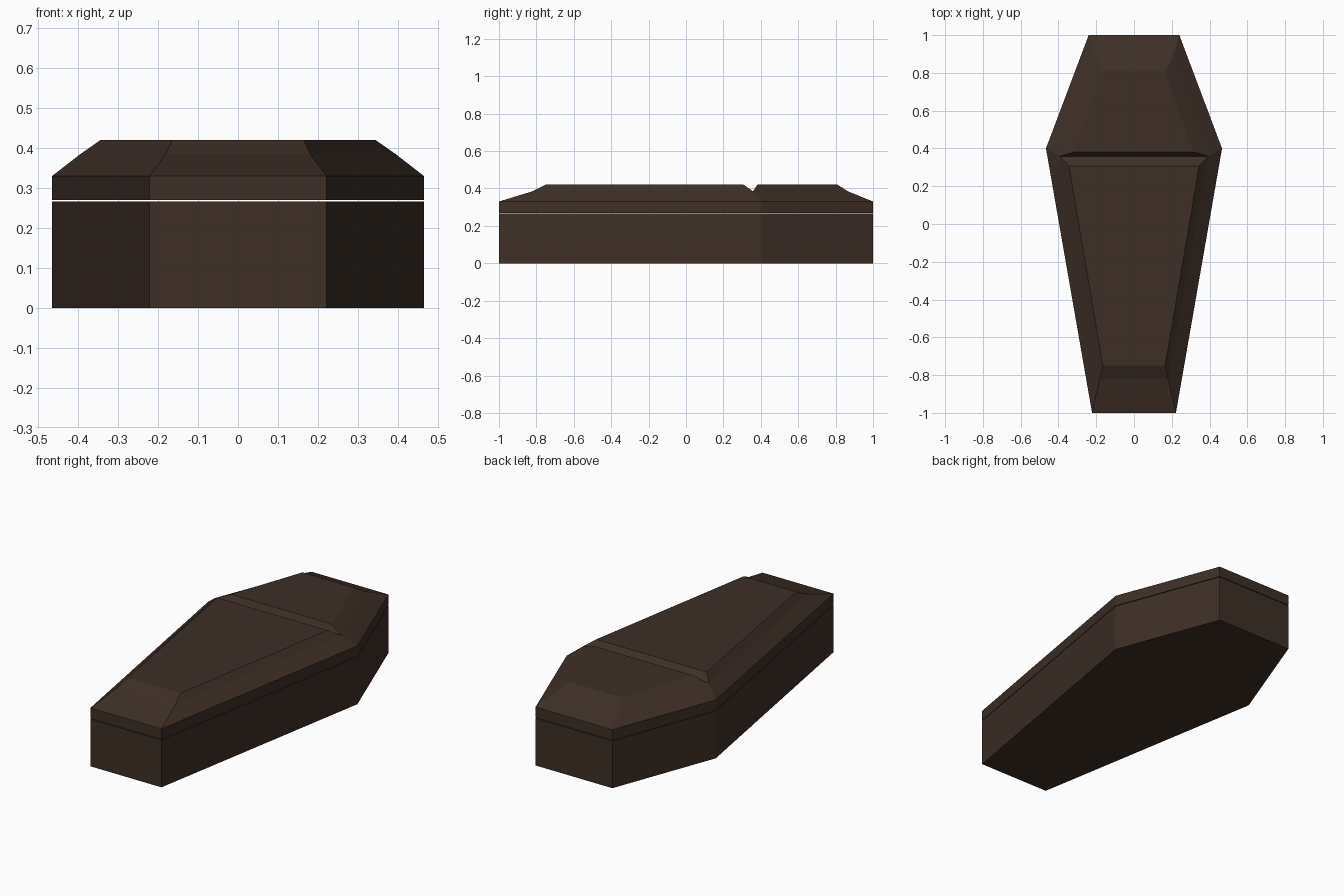
import bpy, bmesh

if "Cube" in bpy.data.objects:
    bpy.data.objects.remove(bpy.data.objects["Cube"])

wood = bpy.data.materials.new("dark brown wood")
wood.diffuse_color = (0.048, 0.028, 0.019, 1)
wood.use_nodes = True
wood.node_tree.nodes["Principled BSDF"].inputs["Base Color"].default_value = wood.diffuse_color


def ring(bm, half, z):
    """Closed loop mirrored about x = 0 from (x, y) points, front to back."""
    pts = half + [(-x, y) for x, y in reversed(half)]
    return [bm.verts.new((x, y, z)) for x, y in pts]


def bridge(bm, low, high):
    n = len(low)
    for i in range(n):
        j = (i + 1) % n
        bm.faces.new((low[i], low[j], high[j], high[i]))


def finish(bm, name):
    bmesh.ops.recalc_face_normals(bm, faces=bm.faces[:])
    me = bpy.data.meshes.new(name)
    bm.to_mesh(me)
    bm.free()
    me.materials.append(wood)
    bpy.context.collection.objects.link(bpy.data.objects.new(name, me))


outline = [(0.222, -1), (0.466, 0.4), (0.24, 1)]

# Coffin box
bm = bmesh.new()
low, high = ring(bm, outline, 0), ring(bm, outline, 0.266)
bridge(bm, low, high)
bm.faces.new(low)
bm.faces.new(high)
finish(bm, "coffin_box")

# Lid: upright rim, sloped border, then two raised panels split by a groove
bm = bmesh.new()
low, rim = ring(bm, outline, 0.27), ring(bm, outline, 0.33)
border = ring(bm, [(0.181, -0.82), (0.395, 0.358), (0.197, 0.865)], 0.385)
bm.faces.new(low)
bridge(bm, low, rim)
bridge(bm, rim, border)
foot = [border[i] for i in (0, 1, 4, 5)]
head = [border[i] for i in (1, 2, 3, 4)]
for base, half in ((foot, [(0.165, -0.75), (0.345, 0.308)]),
                   (head, [(0.312, 0.382), (0.163, 0.81)])):
    top = ring(bm, half, 0.42)
    bridge(bm, base, top)
    bm.faces.new(top)
finish(bm, "coffin_lid")
